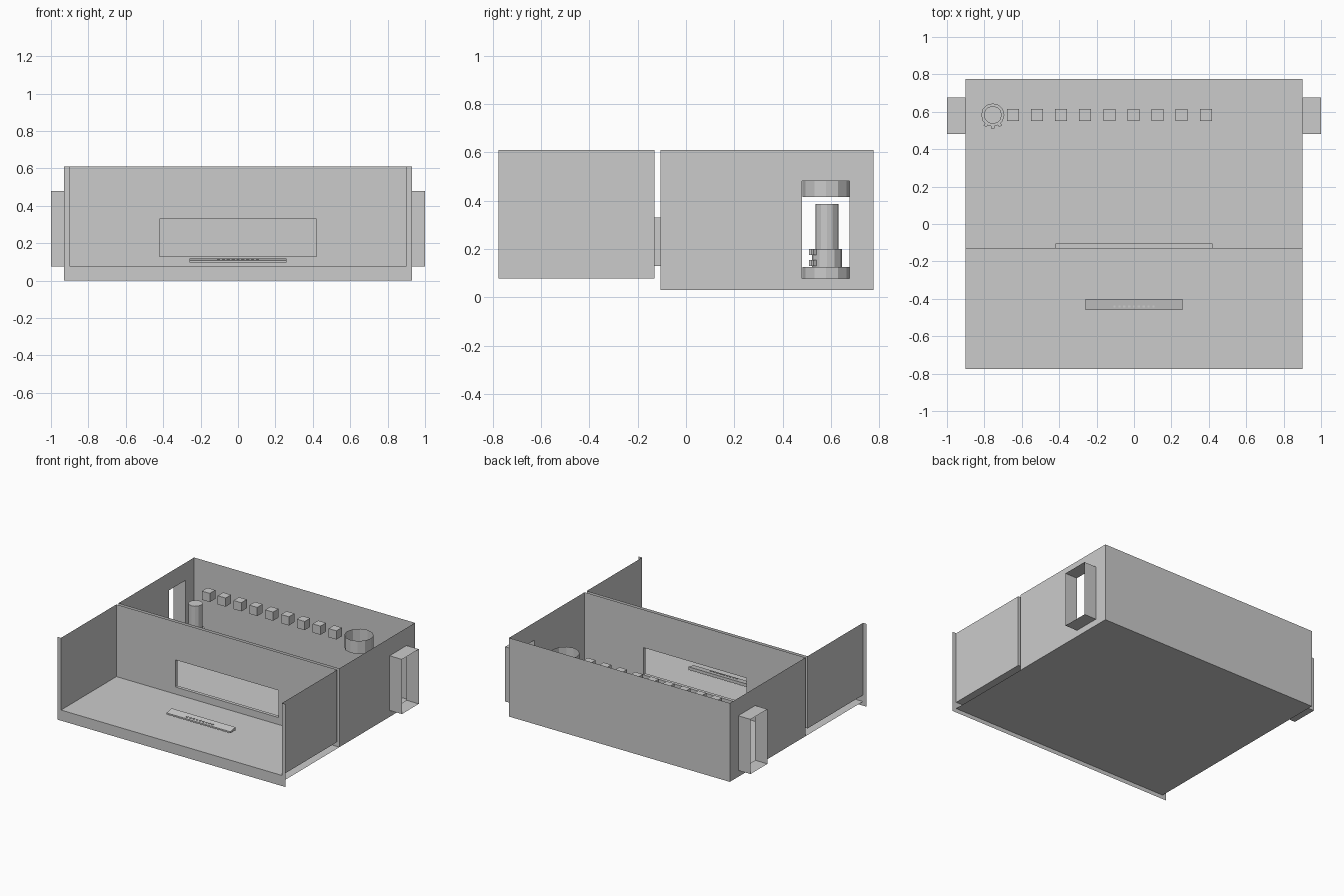
import bpy, bmesh, math

if "Cube" in bpy.data.objects:
    bpy.data.objects.remove(bpy.data.objects["Cube"])

X, FRONT, BACK, TOP = 0.9, -0.775, 0.775, 0.61
MID_F, MID_R = -0.13, -0.105          # the two middle walls, with a gap
LOW, DECK = 0.03, 0.078               # bottom sheet and front floor
WIN = (-0.42, 0.42, 0.13, 0.33)       # window: x0, x1, z0, z1
DUCT = (0.48, 0.677, 0.077, 0.48)     # side opening: y0, y1, z0, z1


def make(name, quads):
    """Thin-sheet object from a list of quads."""
    bm = bmesh.new()
    for q in quads:
        bm.faces.new([bm.verts.new(p) for p in q])
    bmesh.ops.remove_doubles(bm, verts=bm.verts, dist=1e-5)
    bmesh.ops.recalc_face_normals(bm, faces=bm.faces)
    return finish(name, bm)


def finish(name, bm):
    me = bpy.data.meshes.new(name)
    bm.to_mesh(me)
    bm.free()
    ob = bpy.data.objects.new(name, me)
    bpy.context.collection.objects.link(ob)
    return ob


def corners(r):
    return [(r[0], r[2]), (r[1], r[2]), (r[1], r[3]), (r[0], r[3])]


def along_x(x):
    return lambda p: (x, p[0], p[1])


def along_y(y):
    return lambda p: (p[0], y, p[1])


def along_z(z):
    return lambda p: (p[0], p[1], z)


def rect(r, at):
    return [[at(p) for p in corners(r)]]


def band(r1, at1, r2, at2):
    """Four quads joining two rectangles: a holed panel or an open tube."""
    a, b = [at1(p) for p in corners(r1)], [at2(p) for p in corners(r2)]
    return [[a[i], a[(i + 1) % 4], b[(i + 1) % 4], b[i]] for i in range(4)]


def box(name, center, size, rot=0.0):
    bm = bmesh.new()
    bmesh.ops.create_cube(bm, size=1)
    c, s = math.cos(rot), math.sin(rot)
    for v in bm.verts:
        x, y, z = (v.co[i] * size[i] for i in range(3))
        v.co = (center[0] + x * c - y * s, center[1] + x * s + y * c, center[2] + z)
    return finish(name, bm)


def cylinder(name, x, y, z0, z1, r, caps=True, sides=12):
    bm = bmesh.new()
    bmesh.ops.create_cone(bm, cap_ends=caps, segments=sides, radius1=r, radius2=r, depth=z1 - z0)
    bmesh.ops.translate(bm, verts=bm.verts, vec=(x, y, (z0 + z1) / 2))
    return finish(name, bm)


# front compartment: floor, sides and windowed rear wall
front_wall = (-X, X, DECK, TOP)
quads = rect((-X, X, FRONT, MID_F), along_z(DECK))
quads += band(front_wall, along_y(MID_F), WIN, along_y(MID_F))
for s in (-1, 1):
    quads += rect((FRONT, MID_F, DECK, TOP), along_x(s * X))
make("front_tray", quads)

# rear compartment: windowed front wall, back wall, sides with duct openings
rear_wall = (-X, X, LOW, TOP)
quads = band(rear_wall, along_y(MID_R), WIN, along_y(MID_R))
quads += rect(rear_wall, along_y(BACK))
for s in (-1, 1):
    quads += band((MID_R, BACK, LOW, TOP), along_x(s * X), DUCT, along_x(s * X))
make("rear_tray_walls", quads)

# bottom sheet, window lining, side ducts
make("bottom_sheet", rect((-X, X, FRONT, BACK), along_z(LOW)))
make("window_lining", band(WIN, along_y(MID_F), WIN, along_y(MID_R)))
for s, side in ((-1, "left"), (1, "right")):
    make(side + "_duct", band(DUCT, along_x(s * X), DUCT, along_x(s * 1.0)))

# thin U-shaped flange around the front opening
flange = rect((-0.93, 0.93, 0, DECK), along_y(FRONT))
for s in (-1, 1):
    flange += rect((min(s * X, s * 0.93), max(s * X, s * 0.93), DECK, TOP), along_y(FRONT))
make("front_flange", flange)

# row of floating blocks
for i in range(9):
    box("block_%d" % (i + 1), (-0.648 + i * 0.129, 0.583, 0.475), (0.064, 0.064, 0.064))

# open rings, upper and lower
cylinder("upper_ring", 0.58, 0.58, 0.415, 0.51, 0.098, caps=False)
cylinder("lower_ring", 0.58, 0.58, LOW, 0.125, 0.098, caps=False)

# post with a collared base and small lugs
PX, PY = -0.755, 0.583
cylinder("post", PX, PY, 0.15, 0.385, 0.048)
cylinder("post_base", PX, PY, 0.08, 0.2, 0.062)
for z in (0.142, 0.187):
    for k in (-1, 0, 1):
        a = math.radians(-90 + 35 * k)
        box("base_lug", (PX + 0.062 * math.cos(a), PY + 0.062 * math.sin(a), z), (0.022, 0.018, 0.025), a)

# control bar with a sloping top and a row of tiny studs
bar = box("control_bar", (0, -0.43, 0.108), (0.52, 0.06, 0.022))
for v in bar.data.vertices:
    if v.co.z > 0.108 and v.co.y < -0.43:
        v.co.z -= 0.011
for i in range(9):
    box("bar_stud", ((i - 4) * 0.026, -0.441, 0.112), (0.012, 0.01, 0.008))
